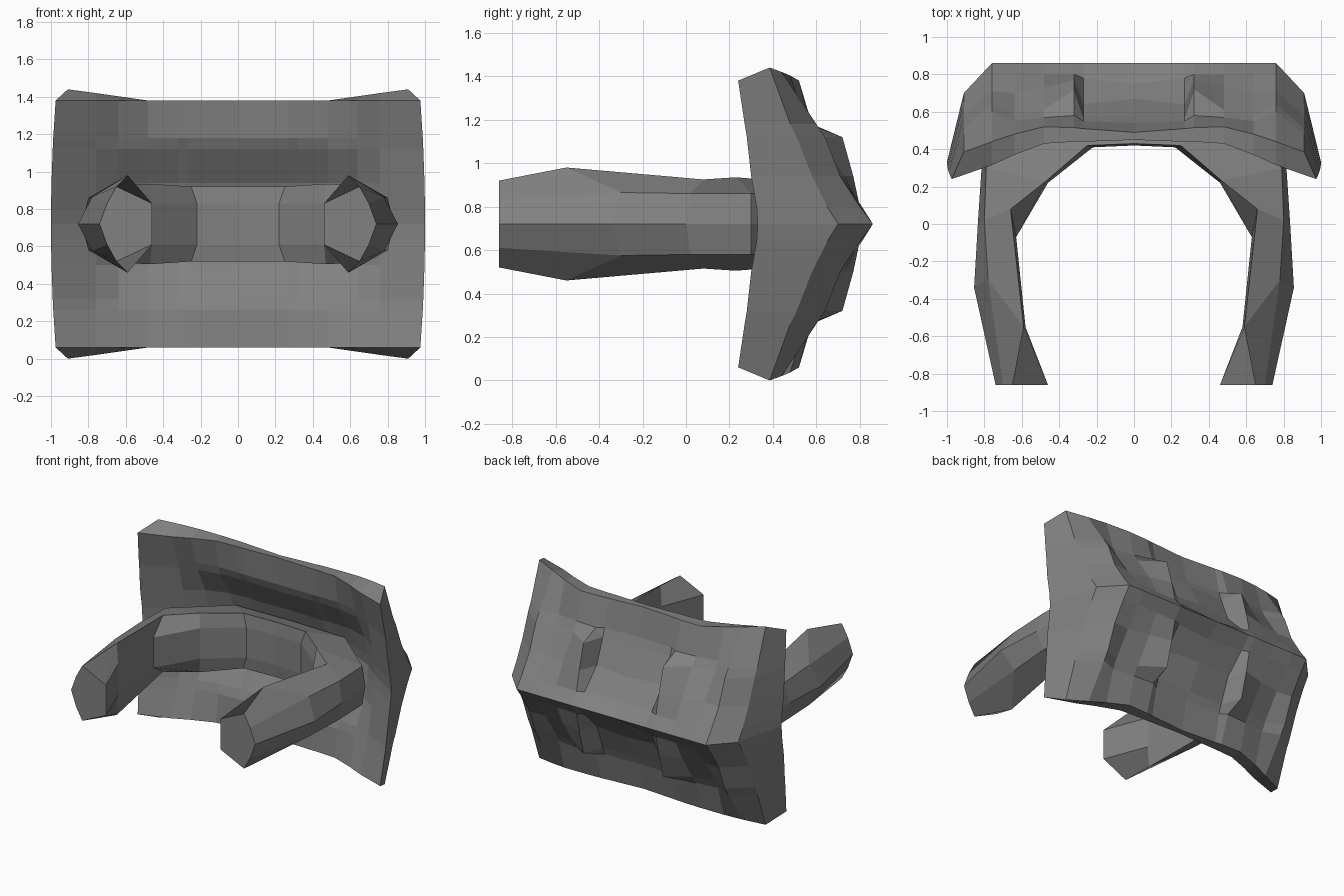
import bpy, bmesh

MID = 0.72  # height of the horizontal symmetry plane

grey = bpy.data.materials.new("dark_grey")
grey.diffuse_color = (0.22, 0.22, 0.22, 1)


def finish(name, bm):
    bmesh.ops.remove_doubles(bm, verts=bm.verts, dist=0.0005)
    bmesh.ops.recalc_face_normals(bm, faces=bm.faces)
    me = bpy.data.meshes.new(name)
    bm.to_mesh(me)
    bm.free()
    me.materials.append(grey)
    ob = bpy.data.objects.new(name, me)
    bpy.context.collection.objects.link(ob)
    return ob


def mirrored(bm, quads):
    """Add quads given for the +x, upper quarter to all four quarters."""
    for sx in (1, -1):
        for sz in (1, -1):
            for q in quads:
                bm.faces.new([bm.verts.new((x * sx, y, MID + z * sz)) for x, y, z in q])


def grid_quads(g):
    return [(g[r][c], g[r][c + 1], g[r + 1][c + 1], g[r + 1][c])
            for r in range(len(g) - 1) for c in range(len(g[0]) - 1)]


# Plate: sculpted back skin and hollow front skin over one quarter grid
cols = [0, 0.27, 0.32, 0.48, 0.64, 0.76, 0.90]
rows = [0, 0.08, 0.22, 0.40, 0.46, 0.66]
back_depth = [
    [0.86, 0.86, 0.86, 0.86, 0.86, 0.86, 0.70],
    [0.75, 0.78, 0.80, 0.80, 0.81, 0.80, 0.65],
    [0.67, 0.64, 0.77, 0.73, 0.70, 0.71, 0.58],
    [0.57, 0.57, 0.72, 0.61, 0.58, 0.64, 0.51],
    [0.54, 0.55, 0.58, 0.57, 0.55, 0.60, 0.48],
    [0.49, 0.51, 0.515, 0.52, 0.48, 0.44, 0.385],
]
front_depth = [
    [0.66, 0.66, 0.66, 0.66, 0.58, 0.48, 0.33],
    [0.65, 0.64, 0.64, 0.64, 0.57, 0.47, 0.325],
    [0.60, 0.59, 0.60, 0.59, 0.54, 0.45, 0.30],
    [0.48, 0.49, 0.49, 0.48, 0.45, 0.41, 0.28],
    [0.46, 0.46, 0.46, 0.46, 0.43, 0.39, 0.27],
    [0.45, 0.44, 0.44, 0.43, 0.37, 0.315, 0.24],
]
back, front = [], []
for z, bd, fd in zip(rows, back_depth, front_depth):
    rim = 1.0 - 0.025 * (z / 0.66) ** 2
    lift = 0.06 if z == rows[-1] else 0.0  # raised outer corners
    front.append([(x if x < 0.9 else rim, y, z) for x, y in zip(cols, fd)])
    back.append([(x if x < 0.9 else 0.91, y, z + lift * max(0, x - 0.48) / 0.42)
                 for x, y in zip(cols, bd)])
bm = bmesh.new()
edge_top = [back[-1], front[-1]]
edge_side = [[r[-1] for r in back], [r[-1] for r in front]]
for g in (back, front, edge_top, edge_side):
    mirrored(bm, grid_quads(g))
finish("plate", bm)

# Open band: each station is inner, crest, shoulder, outer point (x, y, half height)
stations = [
    [(0.46, -0.86, 0.11), (0.65, -0.86, 0.20), (0.70, -0.86, 0.11), (0.74, -0.86, 0)],
    [(0.58, -0.55, 0.11), (0.59, -0.55, 0.26), (0.78, -0.30, 0.145), (0.855, -0.34, 0)],
    [(0.63, -0.07, 0.11), (0.66, 0.08, 0.205), (0.80, 0.02, 0.14), (0.835, 0.0, 0)],
    [(0.46, 0.22, 0.11), (0.47, 0.23, 0.215), (0.79, 0.30, 0.14), (0.815, 0.30, 0)],
    [(0.22, 0.41, 0.11), (0.25, 0.42, 0.20), (0.44, 0.60, 0.14), (0.46, 0.63, 0)],
    [(0, 0.42, 0.11), (0, 0.43, 0.20), (0, 0.61, 0.14), (0, 0.64, 0)],
]
bm = bmesh.new()
mirrored(bm, grid_quads([[(s[0][0], s[0][1], 0)] + s for s in stations]))
# End caps
s = stations[0]
mirrored(bm, [((s[0][0], s[0][1], 0), s[0], s[1], s[2], s[3])])
finish("band", bm)
